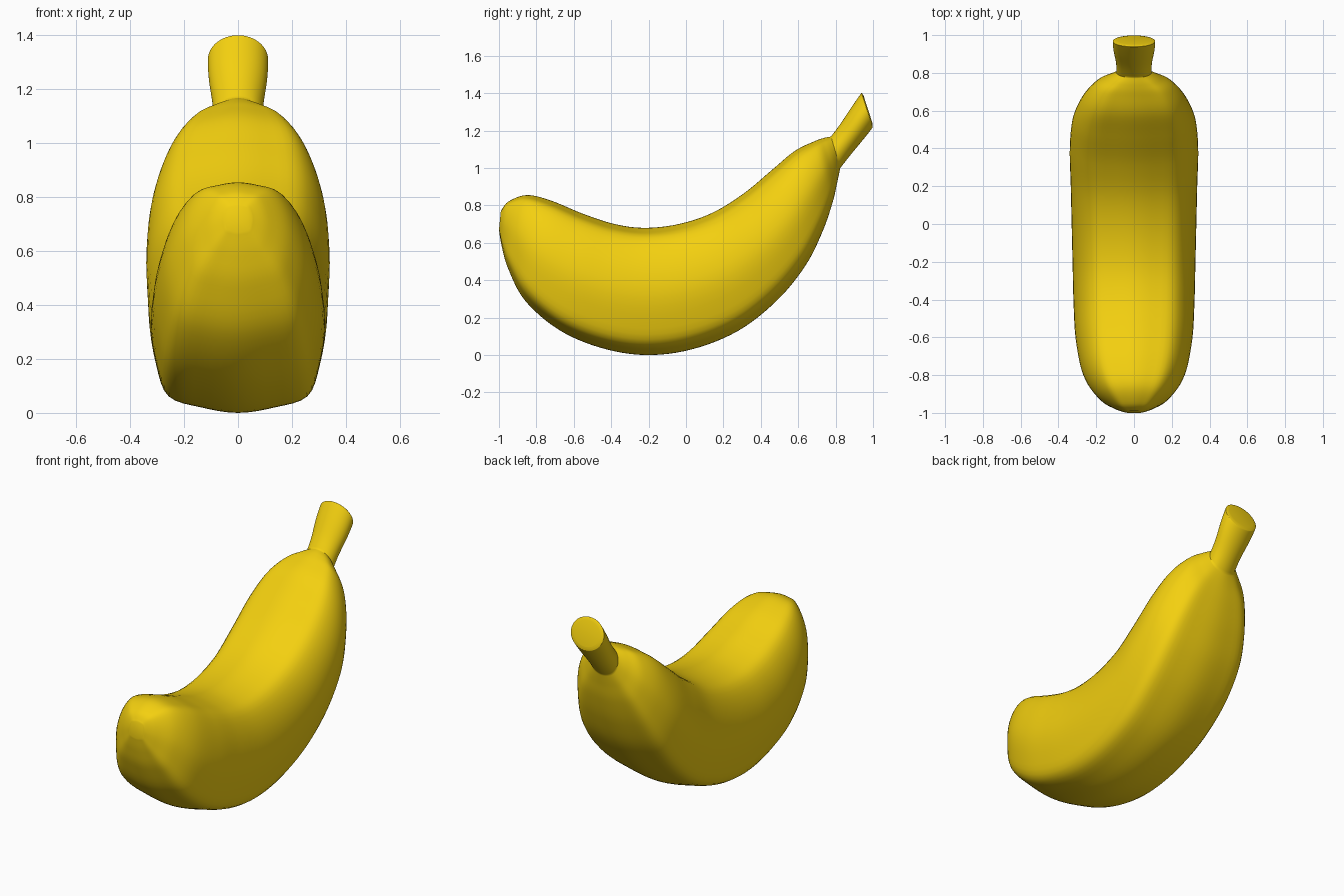
import bpy, bmesh, math

if "Cube" in bpy.data.objects:
    bpy.data.objects.remove(bpy.data.objects["Cube"])

# Half cross-section: x as fraction of half width, s from outer (0) to inner (1) curve
HALF = [(0, 0), (0.42, 0.03), (0.79, 0.09), (0.93, 0.26), (1.0, 0.50),
        (0.91, 0.74), (0.69, 0.92), (0.36, 0.975), (0, 1)]
SECTION = HALF + [(-x, s) for x, s in HALF[-2:0:-1]]

# Stations: outer y, outer z, inner y, inner z, half width, roundness
BODY = [(-1.0, 0.67, -0.99, 0.77, 0.05, 0),
        (-0.985, 0.58, -0.95, 0.82, 0.115, 0),
        (-0.95, 0.46, -0.85, 0.855, 0.20, 0),
        (-0.86, 0.29, -0.72, 0.825, 0.27, 0),
        (-0.68, 0.135, -0.55, 0.755, 0.308, 0),
        (-0.46, 0.04, -0.38, 0.70, 0.32, 0),
        (-0.22, 0.0, -0.22, 0.68, 0.325, 0),
        (0.03, 0.03, -0.04, 0.70, 0.33, 0),
        (0.28, 0.13, 0.14, 0.76, 0.335, 0),
        (0.49, 0.295, 0.31, 0.865, 0.34, 0),
        (0.64, 0.48, 0.46, 0.99, 0.325, 0),
        (0.73, 0.66, 0.58, 1.09, 0.28, 0),
        (0.785, 0.82, 0.68, 1.14, 0.215, 0.1),
        (0.81, 0.93, 0.735, 1.16, 0.145, 0.4),
        (0.825, 1.0, 0.775, 1.168, 0.092, 0.8)]
STEM = [BODY[-1],
        (0.88, 1.07, 0.825, 1.235, 0.095, 1),
        (0.95, 1.155, 0.885, 1.325, 0.108, 1),
        (0.993, 1.21, 0.93, 1.39, 0.112, 1),
        (0.998, 1.222, 0.94, 1.40, 0.109, 1),
        (0.997, 1.24, 0.95, 1.385, 0.09, 1)]


def spline(points, steps, closed=False):
    """Catmull-Rom interpolation of tuples."""
    n, out = len(points), []
    for i in range(n if closed else n - 1):
        ids = [(i + k) % n if closed else min(max(i + k, 0), n - 1) for k in (-1, 0, 1, 2)]
        a, b, c, d = (points[j] for j in ids)
        for k in range(steps):
            t = k / steps
            out.append(tuple(0.5 * (2 * q + (r - p) * t + (2 * p - 5 * q + 4 * r - s) * t * t
                                    + (3 * q - p - 3 * r + s) * t ** 3)
                             for p, q, r, s in zip(a, b, c, d)))
    if not closed:
        out.append(points[-1])
    return out


profile = spline(SECTION, 4, True)
stations = spline(BODY, 6)[:-1] + spline(STEM, 5)

# Loft the sections into one skin
bm = bmesh.new()
rings = []
for y0, z0, y1, z1, w, rnd in stations:
    ring = []
    for k, (x, s) in enumerate(profile):
        a = 2 * math.pi * k / len(profile)
        x += (math.sin(a) - x) * rnd
        s += (0.5 - 0.5 * math.cos(a) - s) * rnd
        ring.append(bm.verts.new((x * w, y0 + (y1 - y0) * s, z0 + (z1 - z0) * s)))
    rings.append(ring)
for r0, r1 in zip(rings, rings[1:]):
    for k in range(len(r0)):
        j = (k + 1) % len(r0)
        bm.faces.new((r0[k], r0[j], r1[j], r1[k]))
bm.faces.new(rings[0])
bm.faces.new(rings[-1])
bmesh.ops.recalc_face_normals(bm, faces=bm.faces)

mesh = bpy.data.meshes.new("banana")
bm.to_mesh(mesh)
bm.free()
banana = bpy.data.objects.new("banana", mesh)
bpy.context.collection.objects.link(banana)

# Yellow peel
peel = bpy.data.materials.new("yellow_peel")
peel.diffuse_color = (0.9, 0.63, 0.005, 1)
peel.use_nodes = True
peel.node_tree.nodes["Principled BSDF"].inputs["Base Color"].default_value = peel.diffuse_color
mesh.materials.append(peel)

bpy.context.view_layer.objects.active = banana
banana.select_set(True)
bpy.ops.object.shade_smooth_by_angle(angle=math.radians(50))
